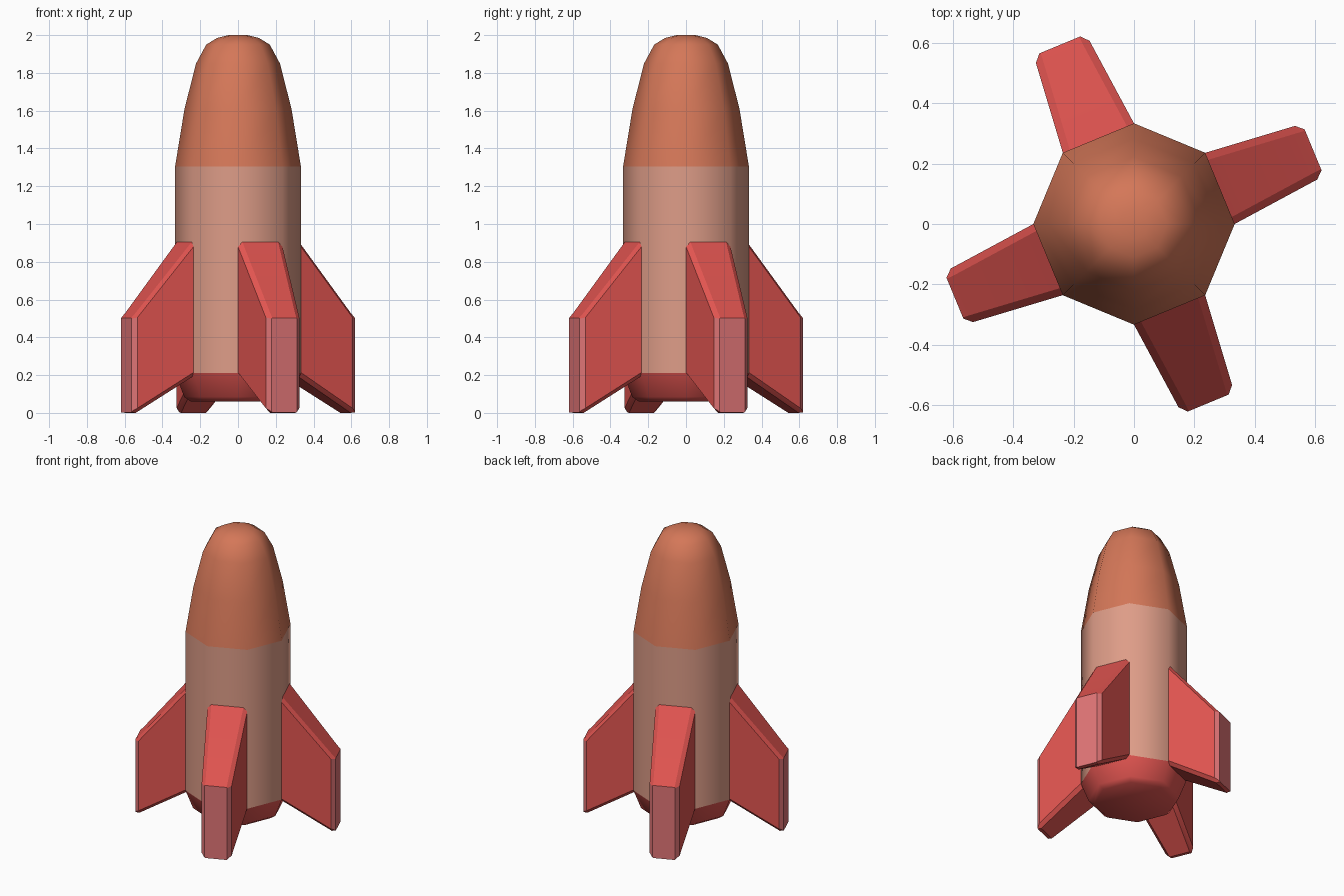
import bpy, bmesh, math
from mathutils import Vector

if "Cube" in bpy.data.objects:
    bpy.data.objects.remove(bpy.data.objects["Cube"])


def material(name, rgb):
    m = bpy.data.materials.new(name)
    m.diffuse_color = (*rgb, 1)
    m.use_nodes = True
    m.node_tree.nodes["Principled BSDF"].inputs["Base Color"].default_value = m.diffuse_color
    return m


orange = material("nose orange", (0.66, 0.185, 0.098))
tan = material("body tan", (0.73, 0.335, 0.245))
red = material("fin red", (0.75, 0.089, 0.08))
pink = material("fin edge pink", (0.74, 0.175, 0.18))


def finish(name, bm, mats):
    bmesh.ops.recalc_face_normals(bm, faces=bm.faces)
    me = bpy.data.meshes.new(name)
    bm.to_mesh(me)
    bm.free()
    for m in mats:
        me.materials.append(m)
    ob = bpy.data.objects.new(name, me)
    bpy.context.collection.objects.link(ob)
    return ob


def bridge(bm, loops):
    n = len(loops[0])
    for a, b in zip(loops, loops[1:]):
        for i in range(n):
            j = (i + 1) % n
            bm.faces.new((a[i], a[j], b[j], b[i]))


def smooth(ob, angle):
    bpy.ops.object.select_all(action='DESELECT')
    ob.select_set(True)
    bpy.context.view_layer.objects.active = ob
    bpy.ops.object.shade_smooth_by_angle(angle=math.radians(angle))


def turned(name, profile, mat, angle):
    """Eight-sided solid from (radius, height) pairs."""
    bm = bmesh.new()
    loops = [[bm.verts.new((r * math.cos(i * math.pi / 4), r * math.sin(i * math.pi / 4), z))
              for i in range(8)] for r, z in profile]
    bridge(bm, loops)
    bm.faces.new(loops[0])
    bm.faces.new(loops[-1])
    smooth(finish(name, bm, [mat]), angle)


# Hull: engine base, straight body, rounded nose
turned("engine_base", [(0.25, 0.06), (0.285, 0.085), (0.333, 0.21)], red, 50)
turned("body", [(0.333, 0.21), (0.333, 0.9), (0.333, 1.305)], tan, 50)
turned("nose_cone", [(0.333, 1.305), (0.283, 1.61), (0.222, 1.85), (0.168, 1.95),
                     (0.11, 1.985), (0.05, 2.0)], orange, 50)


# Fins: chamfered sections (distance out, half width, bottom, top, chamfer)
SECTIONS = [(0.306, 0.1275, 0.19, 0.907, 0.025),
            (0.616, 0.096, 0.0, 0.53, 0.025),
            (0.641, 0.073, 0.003, 0.503, 0.004)]


def fin(name, angle):
    u = Vector((math.cos(angle), math.sin(angle), 0))
    v = Vector((-u.y, u.x, 0))
    bm = bmesh.new()
    loops = []
    for d, w, lo, hi, c in SECTIONS:
        pts = [(-w, lo + c), (-w + c, lo), (w - c, lo), (w, lo + c),
               (w, hi - c), (w - c, hi), (-w + c, hi), (-w, hi - c)]
        loops.append([bm.verts.new(u * d + v * s + Vector((0, 0, z))) for s, z in pts])
    bridge(bm, loops)
    bm.faces.new(loops[0])
    bm.faces.new(loops[-1])
    bmesh.ops.recalc_face_normals(bm, faces=bm.faces)
    # outward-facing upright faces form the pale edge
    for f in bm.faces:
        f.normal_update()
        if f.normal.dot(u) > 0.3 and abs(f.normal.z) < 0.3:
            f.material_index = 1
    smooth(finish(name, bm, [red, pink]), 30)


for k in range(4):
    fin(f"fin_{k + 1}", math.radians(22.5 + 90 * k))
